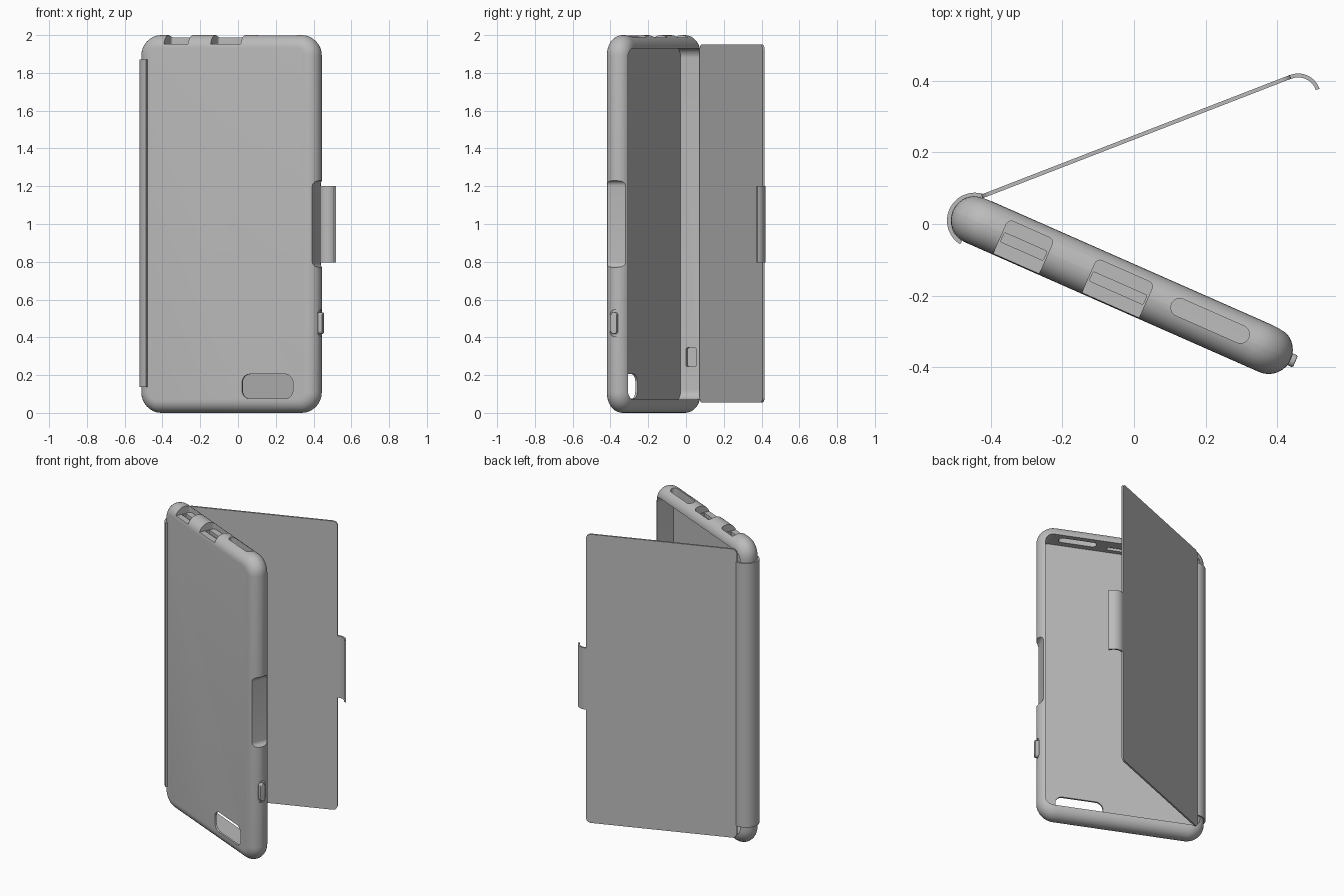
import bpy, bmesh, math
from mathutils import Matrix

if "Cube" in bpy.data.objects:
    bpy.data.objects.remove(bpy.data.objects["Cube"])

grey = bpy.data.materials.new("plain_grey")
grey.use_nodes = True
colour = (0.5, 0.5, 0.5, 1)
grey.diffuse_color = colour
grey.node_tree.nodes["Principled BSDF"].inputs["Base Color"].default_value = colour

# Case frame: x along the width, y through the thickness, z up
CASE = Matrix.Translation((-0.034, -0.1705, 1)) @ Matrix.Rotation(math.radians(-23.8), 4, 'Z')
AXES = {'Z': Matrix(), 'Y': Matrix.Rotation(math.pi / 2, 4, 'X'),
        'X': Matrix.Rotation(math.pi / 2, 4, 'Y')}


def finish(name, bm, matrix):
    bmesh.ops.recalc_face_normals(bm, faces=bm.faces)
    mesh = bpy.data.meshes.new(name)
    bm.to_mesh(mesh)
    bm.free()
    mesh.transform(matrix)
    mesh.materials.append(grey)
    smooth(mesh)
    obj = bpy.data.objects.new(name, mesh)
    bpy.context.collection.objects.link(obj)
    return obj


def smooth(mesh):
    mesh.shade_smooth()
    mesh.set_sharp_from_angle(angle=math.radians(32))


def outline(w, h, r, steps=8):
    """Rounded rectangle, centred."""
    pts = []
    for q, (sx, sy) in enumerate([(1, 1), (-1, 1), (-1, -1), (1, -1)]):
        for i in range(steps + 1):
            a = math.pi / 2 * (q + i / steps)
            pts.append((sx * (w / 2 - r) + r * math.cos(a), sy * (h / 2 - r) + r * math.sin(a)))
    return pts


def slab(name, size, centre, corner, edge=0, axis='Y', matrix=CASE):
    """Rounded rectangle extruded along an axis, with optional rounded edges."""
    w, h, d = size
    layers = [(-d / 2, 0), (d / 2, 0)]
    if edge:
        arc = [math.pi / 2 * i / 8 for i in range(9)]
        low = [(-d / 2 + edge * (1 - math.sin(a)), edge * (1 - math.cos(a))) for a in reversed(arc)]
        layers = low + [(-z, inset) for z, inset in reversed(low)]
    bm = bmesh.new()
    rings = [[bm.verts.new((x, y, z)) for x, y in outline(w - 2 * s, h - 2 * s, corner - s)]
             for z, s in layers]
    for a, b in zip(rings, rings[1:]):
        for i in range(len(a)):
            j = (i + 1) % len(a)
            bm.faces.new((a[i], a[j], b[j], b[i]))
    bm.faces.new(rings[0])
    bm.faces.new(rings[-1])
    bmesh.ops.remove_doubles(bm, verts=bm.verts, dist=1e-5)
    return finish(name, bm, matrix @ Matrix.Translation(centre) @ AXES[axis])


def curved_strip(name, centre, r_in, r_out, start, end, z0, z1, steps=24):
    """Upright strip bent round a vertical axis."""
    bm = bmesh.new()
    rows = []
    for i in range(steps + 1):
        a = math.radians(start + (end - start) * i / steps)
        rows.append([bm.verts.new((r * math.cos(a), r * math.sin(a), z))
                     for r, z in ((r_in, z0), (r_out, z0), (r_out, z1), (r_in, z1))])
    for a, b in zip(rows, rows[1:]):
        for k in range(4):
            m = (k + 1) % 4
            bm.faces.new((a[k], a[m], b[m], b[k]))
    bm.faces.new(rows[0])
    bm.faces.new(rows[-1])
    return finish(name, bm, Matrix.Translation((*centre, 0)))


def carve(obj, cutters):
    for c in cutters:
        mod = obj.modifiers.new(c.name, 'BOOLEAN')
        mod.operation, mod.solver, mod.object = 'DIFFERENCE', 'EXACT', c
    graph = bpy.context.evaluated_depsgraph_get()
    mesh = bpy.data.meshes.new_from_object(obj.evaluated_get(graph))
    obj.modifiers.clear()
    obj.data = mesh
    smooth(mesh)
    for c in cutters:
        bpy.data.objects.remove(c)


# Tray with round edges
tray = slab("case_tray", (1.032, 2, 0.135), (0, 0, 0), 0.11, 0.0674)
cuts = [
    slab("cavity", (0.956, 1.86, 0.2), (0, 0.0445, 0), 0.05),
    slab("camera_window", (0.295, 0.13, 0.1), (0.237, -0.06, -0.86), 0.045),
    slab("clasp_recess", (0.2, 0.46, 0.3), (0.59, 0, 0), 0.03),
    slab("top_slot", (0.235, 0.05, 0.2), (0.266, 0.008, 1), 0.0245, axis='Z'),
    slab("button_pocket", (0.14, 0.056, 0.06), (0.538, 0, -0.525), 0.026, axis='X'),
    slab("side_port", (0.1, 0.06, 0.04), (-0.48, 0.005, -0.705), 0.01, axis='X'),
]
# Port notches in the top edge, each with a narrow slot into the cavity
for u0, u1 in ((-0.364, -0.224), (-0.093, 0.081)):
    mid, width = (u0 + u1) / 2, u1 - u0
    cuts.append(slab("port_notch", (width, 0.14, 0.1), (mid, -0.03, 1.002), 0.015, axis='Z'))
    cuts.append(slab("port_slot", (width - 0.01, 0.028, 0.2), (mid, -0.012, 0.98), 0.004, axis='Z'))
carve(tray, cuts)

# Side button
slab("side_button", (0.115, 0.036, 0.04), (0.51, 0, -0.525), 0.017, 0.005, axis='X')

# Spine, cover and clasp
curved_strip("spine", (-0.4445, 0.0095), 0.067, 0.078, 70, 238, 0.137, 1.87)
hinge, free = (-0.425, 0.077), (0.437, 0.411)
dx, dy = free[0] - hinge[0], free[1] - hinge[1]
COVER = (Matrix.Translation(((hinge[0] + free[0]) / 2, (hinge[1] + free[1]) / 2, 1.0025))
         @ Matrix.Rotation(math.atan2(dy, dx), 4, 'Z'))
slab("cover", (math.hypot(dx, dy), 1.895, 0.011), (0, 0, 0), 0.03, matrix=COVER)
curved_strip("clasp", (0.4587, 0.3574), 0.052, 0.063, 113, 19, 0.795, 1.2)
